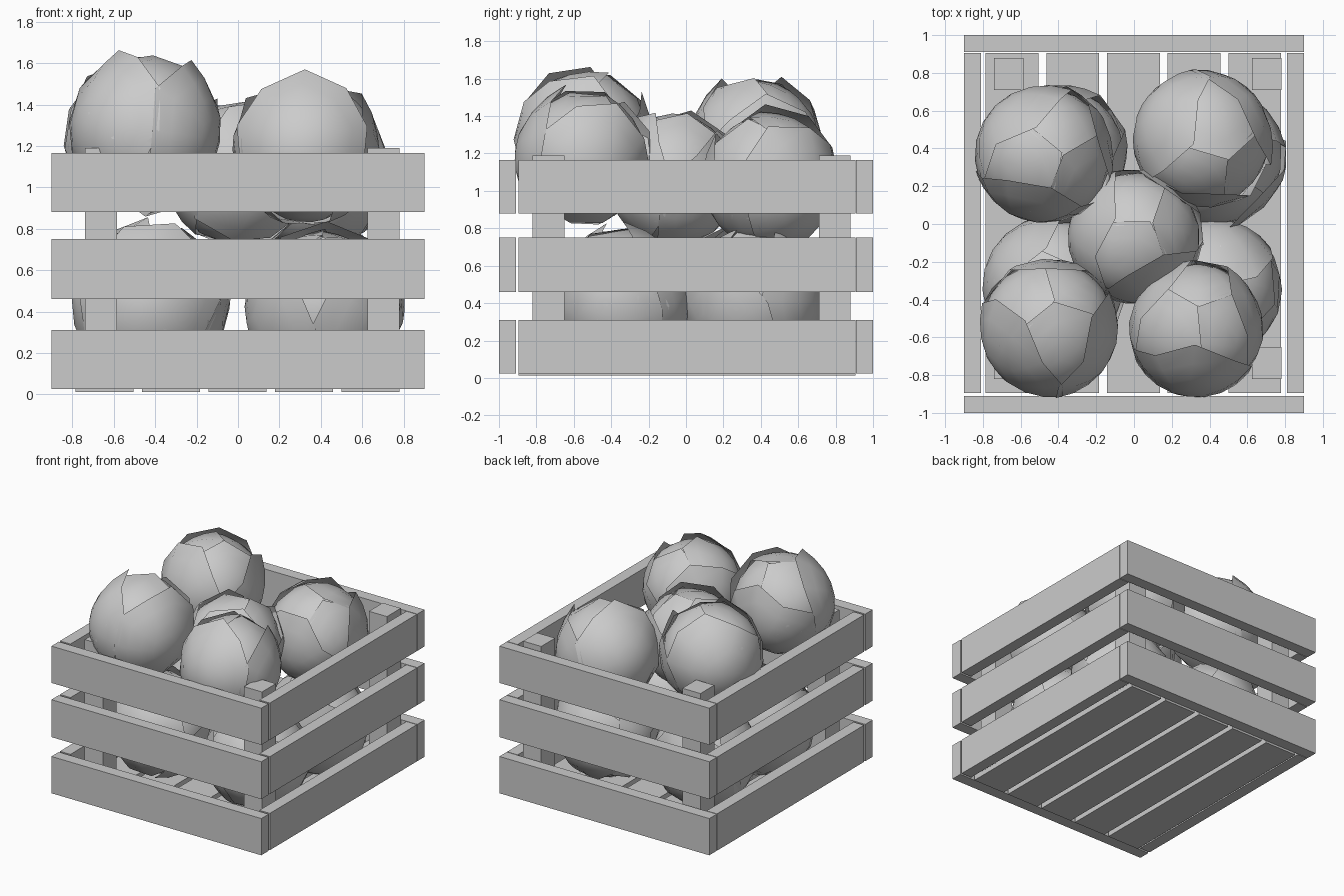
import bpy, bmesh, math, random
from mathutils import Vector, Matrix, Euler

if "Cube" in bpy.data.objects:
    bpy.data.objects.remove(bpy.data.objects["Cube"])

random.seed(4)


def box(name, x0, x1, y0, y1, z0, z1):
    bm = bmesh.new()
    bmesh.ops.create_cube(bm, size=1)
    for v in bm.verts:
        v.co = Vector(((x0 + x1) / 2 + v.co.x * (x1 - x0),
                       (y0 + y1) / 2 + v.co.y * (y1 - y0),
                       (z0 + z1) / 2 + v.co.z * (z1 - z0)))
    me = bpy.data.meshes.new(name)
    bm.to_mesh(me)
    bm.free()
    ob = bpy.data.objects.new(name, me)
    bpy.context.collection.objects.link(ob)
    return ob


# Crate walls: three rows of boards
for z0, z1 in ((0.025, 0.31), (0.46, 0.75), (0.88, 1.165)):
    box("front_board", -0.9, 0.9, -1.0, -0.91, z0, z1)
    box("back_board", -0.9, 0.9, 0.91, 1.0, z0, z1)
    box("left_board", -0.9, -0.81, -0.895, 0.905, z0, z1)
    box("right_board", 0.81, 0.9, -0.895, 0.905, z0, z1)

# Floor slats
for i in range(5):
    cx = -0.645 + 0.321 * i
    box("floor_slat", cx - 0.14, cx + 0.14, -0.895, 0.905, 0.012, 0.09)

# Corner posts
for x0 in (-0.74, 0.625):
    for y0 in (-0.82, 0.71):
        box("corner_post", x0, x0 + 0.155, y0, y0 + 0.17, 0.05, 1.19)


def add_leaf(bm, azimuth, elevation, spread, radius, flare):
    """Cupped leaf: an uneven spherical cap whose upper rim peels outward."""
    sides, rings = 10, 4
    turn = (Matrix.Rotation(azimuth, 3, 'Z') @ Matrix.Rotation(-elevation, 3, 'Y'))
    rim = [spread * random.uniform(0.86, 1.1) for _ in range(sides)]
    rim[0] = spread * 1.1
    centre = bm.verts.new(turn @ Vector((radius, 0, 0)))
    last = None
    for r in range(1, rings + 1):
        f = r / rings
        ring = []
        for s in range(sides):
            phi = 2 * math.pi * s / sides
            ang = rim[s] * f
            rad = radius + flare * f ** 3 * max(0.15, math.cos(phi))
            d = Vector((math.cos(ang), math.sin(ang) * math.sin(phi),
                        math.sin(ang) * math.cos(phi)))
            ring.append(bm.verts.new(turn @ (d * rad)))
        for s in range(sides):
            t = (s + 1) % sides
            if last is None:
                bm.faces.new((centre, ring[t], ring[s]))
            else:
                bm.faces.new((last[s], last[t], ring[t], ring[s]))
        last = ring


def cabbage_mesh():
    bm = bmesh.new()
    # Inner heart
    bmesh.ops.create_uvsphere(bm, u_segments=12, v_segments=8, radius=0.345)
    # Wrapping leaves, inner then outer
    for az, el, sp, rad, fl in ((20, 30, 58, 0.352, 0.02), (140, 25, 60, 0.355, 0.025),
                                (255, 22, 60, 0.358, 0.03), (75, -8, 64, 0.362, 0.045),
                                (195, -10, 66, 0.364, 0.05), (315, -12, 64, 0.366, 0.05)):
        add_leaf(bm, math.radians(az), math.radians(el), math.radians(sp), rad, fl)
    for f in bm.faces:
        f.smooth = True
    me = bpy.data.meshes.new("cabbage")
    bm.to_mesh(me)
    bm.free()
    return me


# Cabbages: upper five, lower four (position, rotation in degrees, scale)
mesh = cabbage_mesh()
heap = [("top_cabbage_back_left", (-0.48, 0.37, 1.23), (12, 8, 60), 1.0),
        ("top_cabbage_back_right", (0.36, 0.45, 1.05), (-25, -15, 200), 1.0),
        ("top_cabbage_middle", (0.0, -0.07, 1.06), (15, 10, 100), 0.97),
        ("top_cabbage_front_left", (-0.45, -0.55, 1.27), (-20, 12, 20), 1.0),
        ("top_cabbage_front_right", (0.33, -0.56, 1.17), (-15, -14, 310), 0.98),
        ("low_cabbage_front_left", (-0.43, -0.33, 0.43), (15, 20, 75), 1.03),
        ("low_cabbage_front_right", (0.41, -0.34, 0.41), (-10, 25, 250), 1.03),
        ("low_cabbage_back_left", (-0.42, 0.36, 0.44), (20, -10, 140), 1.03),
        ("low_cabbage_back_right", (0.42, 0.36, 0.42), (10, 15, 0), 1.03)]
for name, loc, rot, sc in heap:
    ob = bpy.data.objects.new(name, mesh)
    ob.location = loc
    ob.rotation_euler = Euler([math.radians(a) for a in rot])
    ob.scale = (sc, sc, sc)
    bpy.context.collection.objects.link(ob)
